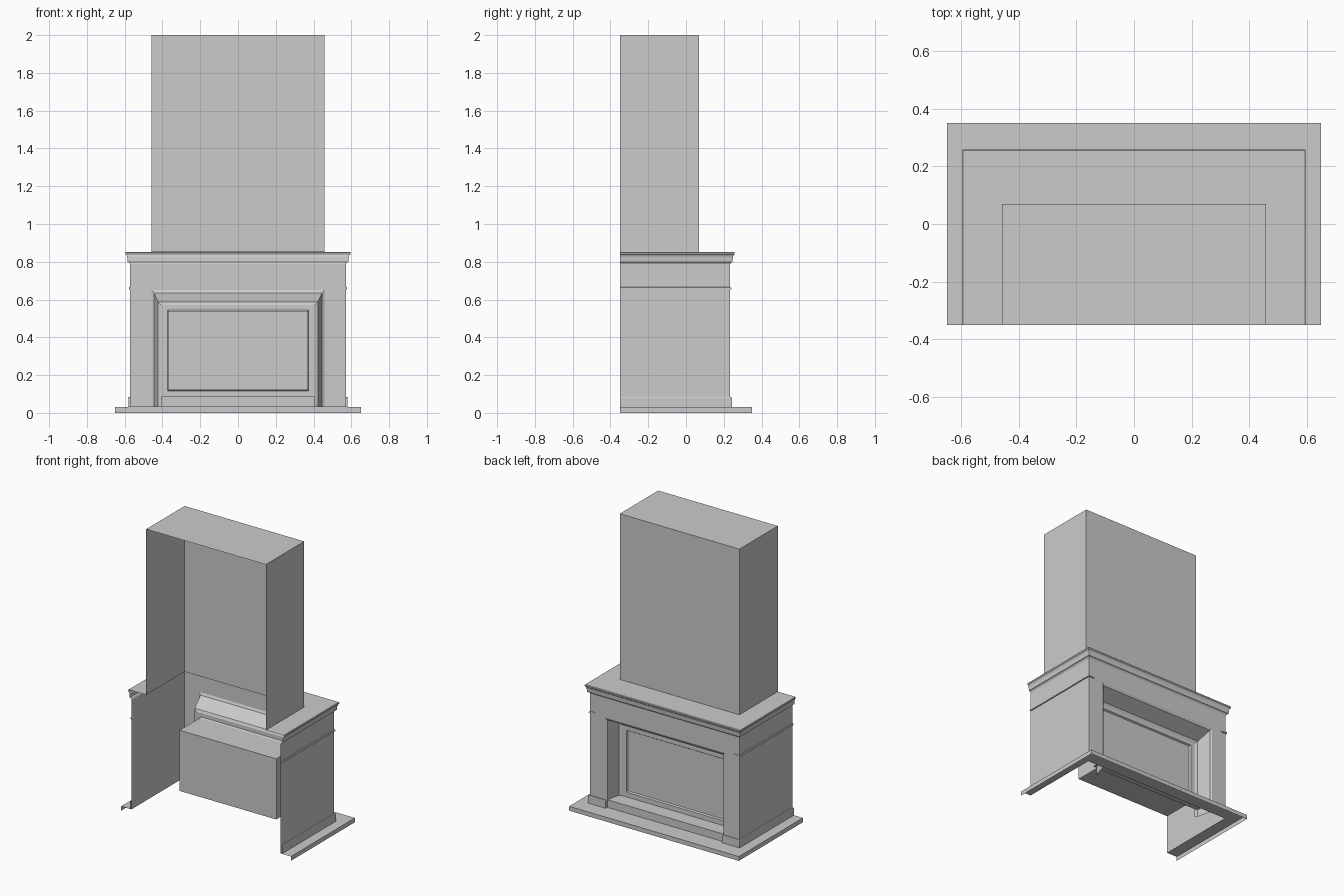
import bpy, bmesh

if "Cube" in bpy.data.objects:
    bpy.data.objects.remove(bpy.data.objects["Cube"])

BACK = -0.35           # open wall side
W, F = 0.571, 0.233    # body half width and face plane


def finish(name, bm):
    bmesh.ops.remove_doubles(bm, verts=bm.verts, dist=0.0001)
    bmesh.ops.recalc_face_normals(bm, faces=bm.faces)
    me = bpy.data.meshes.new(name)
    bm.to_mesh(me)
    bm.free()
    ob = bpy.data.objects.new(name, me)
    bpy.context.collection.objects.link(ob)
    return ob


def loft(name, rows, closed=False, cap_last=False):
    """Bridge successive rows of points with quads."""
    bm = bmesh.new()
    vs = [[bm.verts.new(p) for p in r] for r in rows]
    n = len(rows[0])
    for a, b in zip(vs, vs[1:]):
        for i in range(n if closed else n - 1):
            j = (i + 1) % n
            bm.faces.new((a[i], a[j], b[j], b[i]))
    if cap_last:
        bm.faces.new(vs[-1])
    return finish(name, bm)


def wrap(w, f, z):
    """U path around the two sides and the face."""
    return [(-w, BACK, z), (-w, f, z), (w, f, z), (w, BACK, z)]


def arch(w, top, y, bottom):
    """Upright arch outline of the opening."""
    return [(-w, y, bottom), (-w, y, top), (w, y, top), (w, y, bottom)]


def around(o, z):
    return wrap(W + o, F + o, z)


def mirror(ob):
    m = ob.modifiers.new("mirror", 'MIRROR')
    m.use_axis[0] = True


# hearth slab shell
loft("hearth", [wrap(0.65, 0.35, 0), wrap(0.65, 0.35, 0.03), wrap(W, 0.225, 0.03)])

# frieze and mantel shelf, running in to the chimney
loft("frieze", [around(0, 0.651), around(0, 0.787)])
profile = [(0, 0.787), (0.005, 0.796), (0.013, 0.80), (0.016, 0.828),
           (0.020, 0.836), (0.024, 0.840), (0.025, 0.849), (0.022, 0.853)]
loft("mantel", [around(o, z) for o, z in profile] + [wrap(0.458, 0.07, 0.853)])

# chimney breast, open at the back and bottom
loft("chimney", [wrap(0.458, 0.07, 0.853), wrap(0.458, 0.07, 2.0)])
bm = bmesh.new()
bm.faces.new([bm.verts.new(p) for p in wrap(0.458, 0.07, 2.0)])
finish("chimney_top", bm)


# side walls with columns, plinths and beads
def side(o, z, inner=0.458):
    return [(W + o, BACK, z), (W + o, F + o, z), (inner, F + o, z), (inner, F - 0.01, z)]


mirror(loft("column", [side(0, z)[:3] for z in (0.03, 0.651)]))
mirror(loft("plinth", [side(0.010, 0.03, 0.445), side(0.010, 0.080, 0.445),
                       side(0.008, 0.083, 0.447), side(0, 0.083, 0.447)]))
mirror(loft("bead", [side(o, z, 0.53)[:3] for o, z in
                     ((0, 0.652), (0.006, 0.654), (0.007, 0.659), (0.005, 0.664), (0, 0.666))]))

# splayed reveal of the opening
loft("reveal", [arch(0.458, 0.651, F, 0.03), arch(0.445, 0.635, 0.225, 0.03),
                arch(0.423, 0.587, 0.13, 0.03), arch(0.405, 0.571, 0.122, 0.03)])

# raised sill in the opening
loft("sill", [[(-0.445, y, z), (0.445, y, z)] for y, z in
              ((0.225, 0.03), (0.225, 0.083), (0.122, 0.083))])

# insert frame, bevelled in to the glass
loft("insert_frame", [arch(0.405, 0.571, 0.122, 0.083), arch(0.372, 0.544, 0.122, 0.116),
                      arch(0.366, 0.538, 0.112, 0.122)], closed=True, cap_last=True)

# firebox behind the insert
bpy.ops.mesh.primitive_cube_add(size=1, location=(0, 0, 0.33))
box = bpy.context.object
box.name = "firebox"
box.scale = (0.74, 0.22, 0.42)
